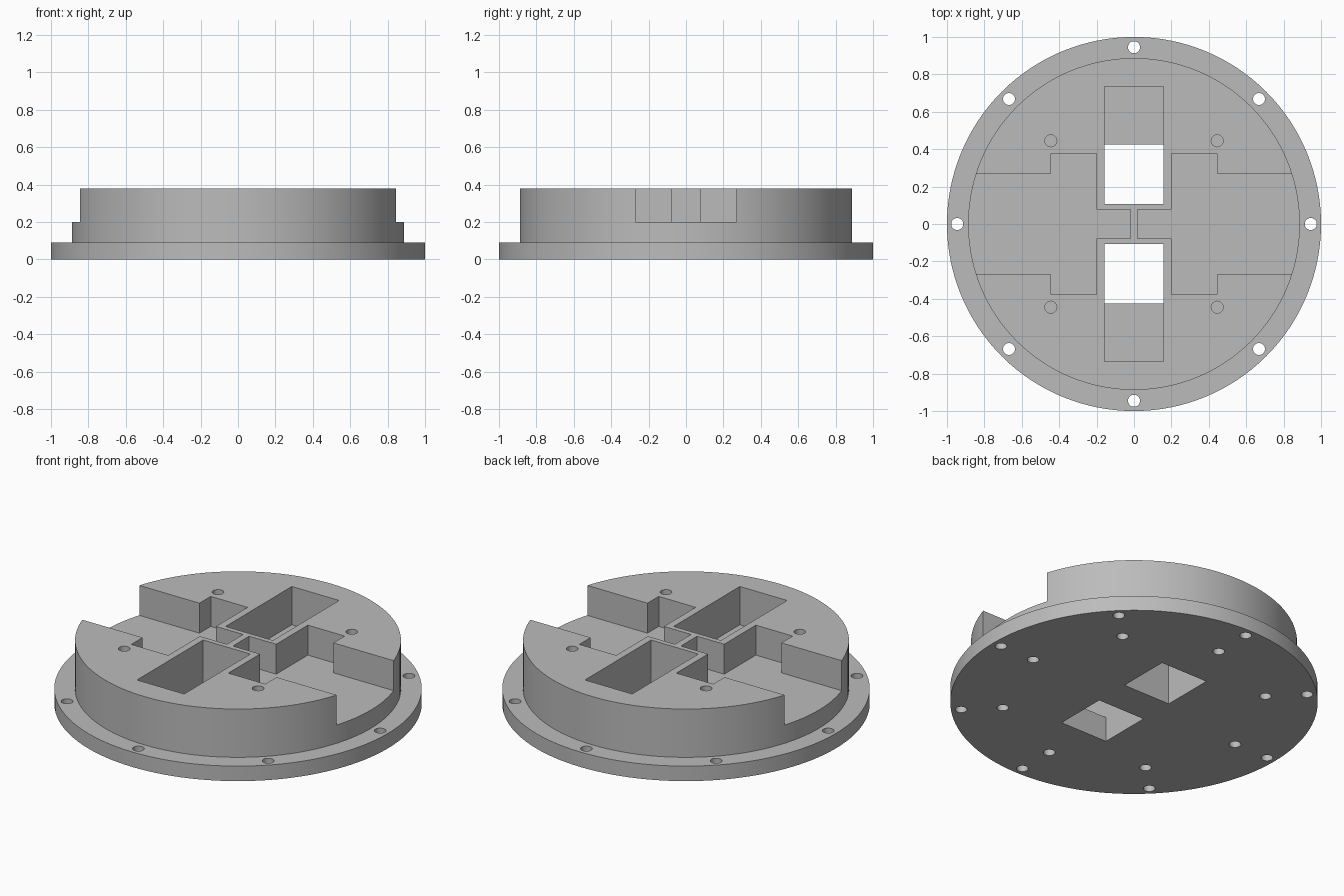
import bpy, bmesh, math
from mathutils import Vector

if "Cube" in bpy.data.objects:
    bpy.data.objects.remove(bpy.data.objects["Cube"])

grey = bpy.data.materials.new("plain grey")
grey.use_nodes = True
colour = (0.5, 0.5, 0.5, 1)
grey.diffuse_color = colour
grey.node_tree.nodes["Principled BSDF"].inputs["Base Color"].default_value = colour

TOP, FLANGE, FLOOR, LEDGE = 0.38, 0.09, 0.2, 0.15


def make_object(name, bm):
    bmesh.ops.recalc_face_normals(bm, faces=bm.faces)
    mesh = bpy.data.meshes.new(name)
    bm.to_mesh(mesh)
    bm.free()
    mesh.materials.append(grey)
    obj = bpy.data.objects.new(name, mesh)
    bpy.context.collection.objects.link(obj)
    return obj


def prism(bm, points, depth):
    """Extrude a flat outline along a vector."""
    face = bm.faces.new([bm.verts.new(p) for p in points])
    moved = bmesh.ops.extrude_face_region(bm, geom=[face], use_keep_orig=True)["geom"]
    verts = [v for v in moved if isinstance(v, bmesh.types.BMVert)]
    bmesh.ops.translate(bm, verts=verts, vec=Vector(depth))


def drill(bm, radius, angle, low, high):
    """Round hole at a polar position."""
    cx, cy = radius * math.cos(angle), radius * math.sin(angle)
    steps = [math.tau * i / 32 for i in range(32)]
    prism(bm, [(cx + 0.032 * math.cos(a), cy + 0.032 * math.sin(a), low) for a in steps],
          (0, 0, high - low))


# Round body: flange with a raised boss, turned from one profile
bm = bmesh.new()
profile = [(0, 0), (1, 0), (1, FLANGE), (0.887, FLANGE), (0.887, TOP), (0, TOP)]
verts = [bm.verts.new((r, 0, z)) for r, z in profile]
edges = [bm.edges.new(pair) for pair in zip(verts, verts[1:])]
bmesh.ops.spin(bm, geom=verts + edges, axis=(0, 0, 1), cent=(0, 0, 0),
               angle=math.tau, steps=128, use_merge=True)
bmesh.ops.remove_doubles(bm, verts=bm.verts, dist=0.0001)
bmesh.ops.dissolve_limit(bm, angle_limit=0.01, verts=bm.verts, edges=bm.edges)
body = make_object("round_mount_body", bm)

cut = bmesh.new()
for side in (1, -1):
    # Stepped side notch, open at the rim
    half = [(0.02, 0.077), (0.2, 0.077), (0.2, 0.377), (0.445, 0.377), (0.445, 0.27), (1.1, 0.27)]
    outline = half + [(x, -y) for x, y in reversed(half)]
    prism(cut, [(side * x, y, FLOOR) for x, y in outline], (0, 0, 0.5))
    # Pocket with a ledge and a through opening
    step = [(0.107, -0.1), (0.425, -0.1), (0.425, LEDGE), (0.735, LEDGE), (0.735, 0.5), (0.107, 0.5)]
    prism(cut, [(-0.157, side * y, z) for y, z in step], (0.314, 0, 0))
for i in range(8):
    angle = i * math.pi / 4
    drill(cut, 0.945, angle, -0.1, 0.2)      # flange bolt holes
    drill(cut, 0.717, angle, -0.1, 0.1)      # blind holes in the underside
    if i % 2:
        drill(cut, 0.629, angle, 0.2, 0.5)   # blind holes in the top
cutter = make_object("cutter", cut)
cutter.hide_render = True

# Cut the body, then drop the cutter
boolean = body.modifiers.new("cuts", "BOOLEAN")
boolean.object = cutter
boolean.operation = "DIFFERENCE"
boolean.solver = "EXACT"
bpy.context.view_layer.objects.active = body
body.select_set(True)
cutter.select_set(False)
bpy.ops.object.modifier_apply(modifier="cuts")
bpy.data.objects.remove(cutter)
bpy.ops.object.shade_smooth_by_angle(angle=math.radians(30))
